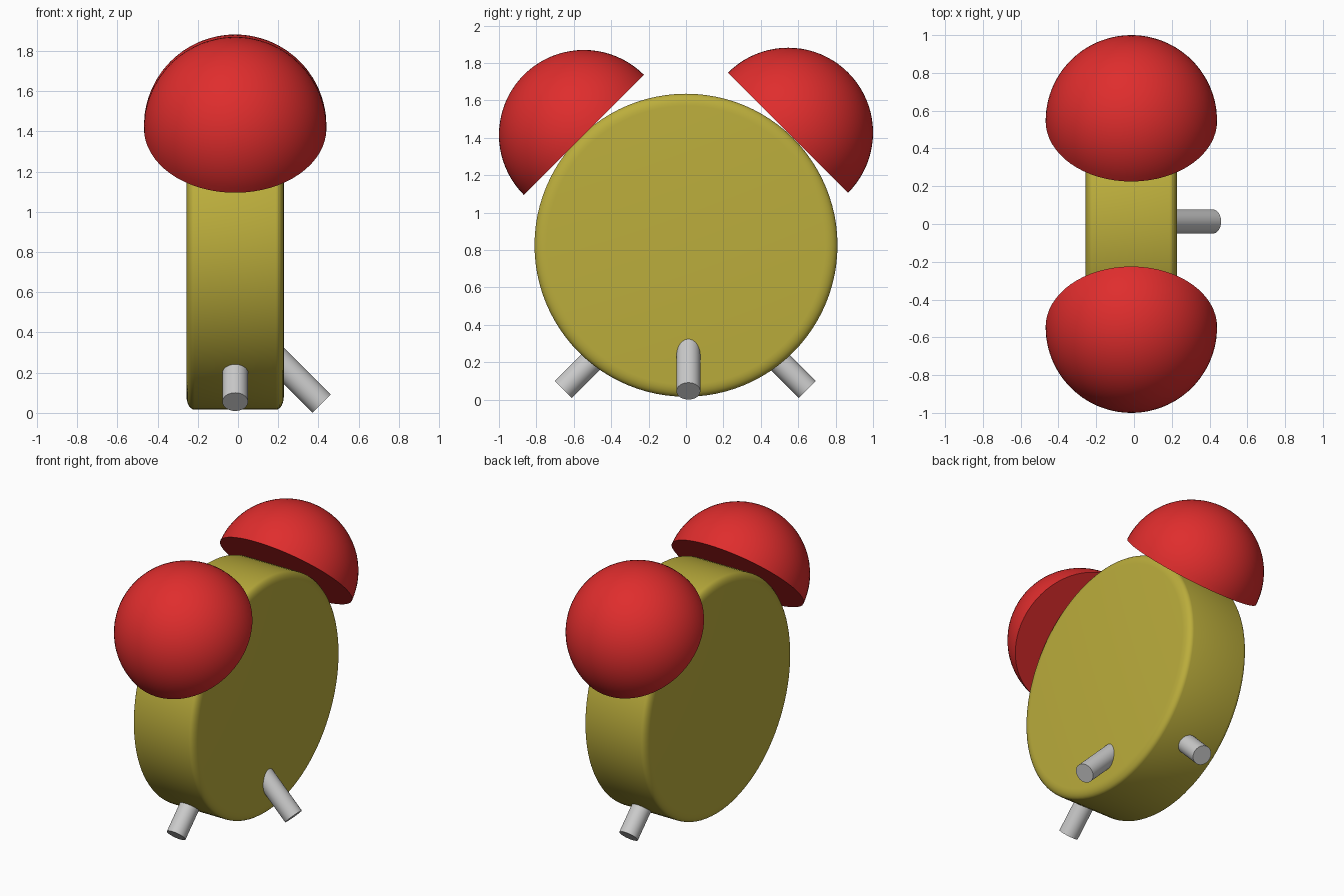
import bpy, bmesh
from math import sin, cos, pi, radians
from mathutils import Vector, Matrix

if "Cube" in bpy.data.objects:
    bpy.data.objects.remove(bpy.data.objects["Cube"])


def material(name, color):
    mat = bpy.data.materials.new(name)
    mat.diffuse_color = (*color, 1)
    mat.use_nodes = True
    mat.node_tree.nodes["Principled BSDF"].inputs["Base Color"].default_value = mat.diffuse_color
    return mat


def lathe(name, profile, origin, axis, segments=64, mat=None):
    """Spin a (radius, height) profile into a closed solid along an axis."""
    bm = bmesh.new()
    verts = [bm.verts.new((r, 0, h)) for r, h in profile]
    edges = [bm.edges.new(pair) for pair in zip(verts, verts[1:])]
    bmesh.ops.spin(bm, geom=verts + edges, cent=(0, 0, 0), axis=(0, 0, 1),
                   angle=2 * pi, steps=segments, use_duplicate=False)
    bmesh.ops.remove_doubles(bm, verts=bm.verts[:], dist=1e-5)
    bmesh.ops.recalc_face_normals(bm, faces=bm.faces[:])
    mesh = bpy.data.meshes.new(name)
    bm.to_mesh(mesh)
    bm.free()
    obj = bpy.data.objects.new(name, mesh)
    bpy.context.collection.objects.link(obj)
    rot = Vector(axis).to_track_quat('Z', 'Y').to_matrix().to_4x4()
    obj.matrix_world = Matrix.Translation(origin) @ rot
    if mat:
        mesh.materials.append(mat)
    bpy.ops.object.select_all(action='DESELECT')
    obj.select_set(True)
    bpy.context.view_layer.objects.active = obj
    bpy.ops.object.shade_smooth_by_angle(angle=radians(40))
    return obj


yellow = material("yellow", (0.5, 0.42, 0.045))
red = material("red", (0.74, 0.026, 0.026))
MID_X = -0.014

# Round clock case with softly rounded rims
R, HALF, DR, DX = 0.81, 0.242, 0.065, 0.04
arc = [i * pi / 12 for i in range(7)]
upper = [(R - DR + DR * cos(a), HALF - DX + DX * sin(a)) for a in arc]
lower = [(r, -h) for r, h in reversed(upper)]
lathe("case", [(0, -HALF)] + lower + upper + [(0, HALF)],
      (MID_X, 0, 0.826), (1, 0, 0), 96, yellow)

# Two half-dome bells resting on the case
BELL = 0.454
dome = [(0, 0)] + [(BELL * cos(i * pi / 40), BELL * sin(i * pi / 40)) for i in range(20)] + [(0, BELL)]
lathe("bell_back", dome, (MID_X, 0.546, 1.428), (0, 1, 1), 64, red)
lathe("bell_front", dome, (MID_X, -0.546, 1.416), (0, -1, 1), 64, red)

# Three splayed legs: two at the rim, one propping the flat side
LEG, LENGTH = 0.064, 0.42
rod = [(0, 0), (LEG, 0), (LEG, LENGTH), (0, LENGTH)]
for name, tip, axis in (
        ("leg_back", (MID_X, 0.648, 0.055), (0, -1, 1)),
        ("leg_front", (MID_X, -0.656, 0.055), (0, 1, 1)),
        ("leg_side", (0.416, 0.013, 0.046), (-1, 0, 1))):
    lathe(name, rod, tip, axis, 32)
